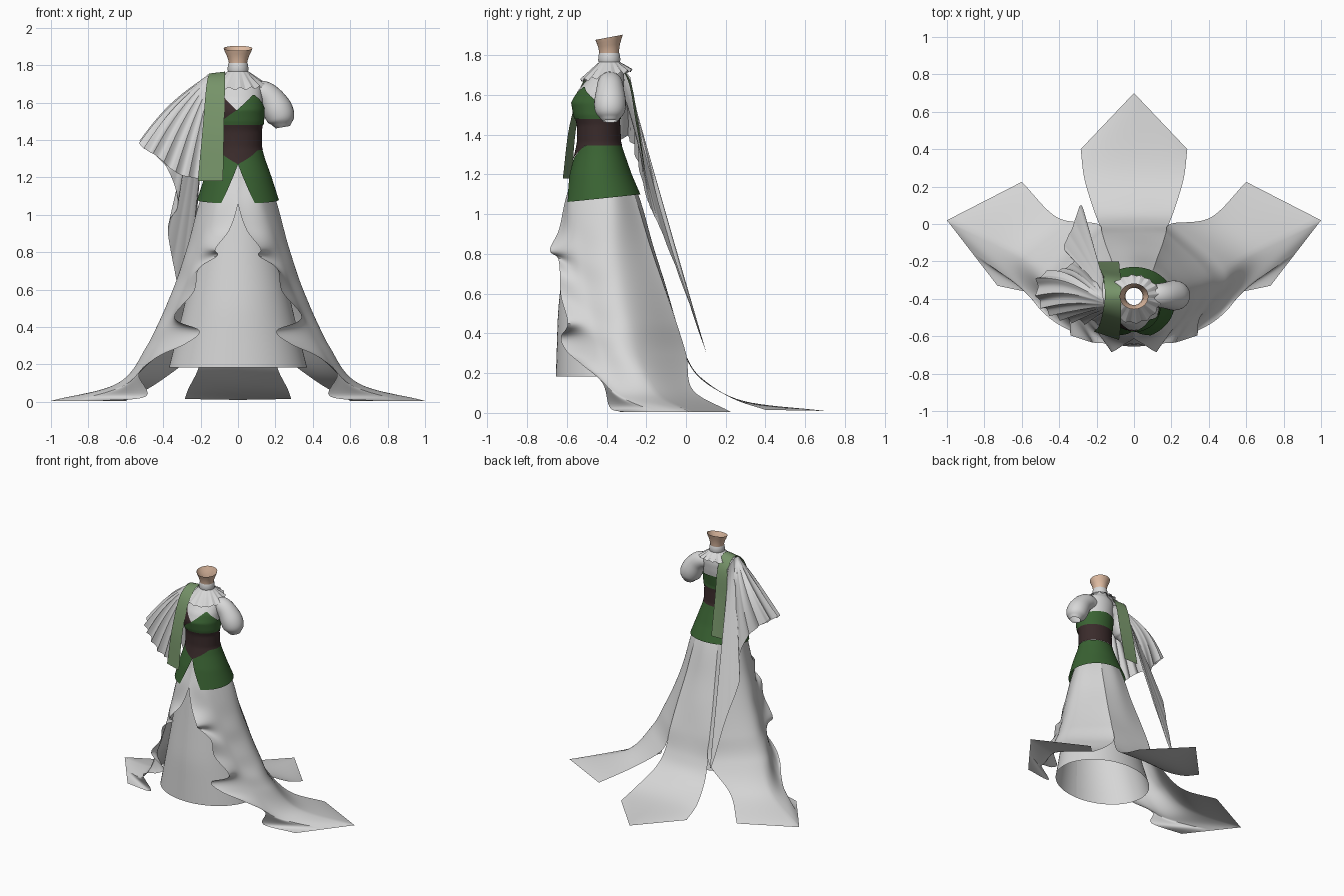
import bpy, bmesh
from math import sin, cos, pi, radians
from mathutils import Vector

default_cube = bpy.data.objects.get("Cube")
if default_cube:
    bpy.data.objects.remove(default_cube)


def material(name, red, green, blue):
    mat = bpy.data.materials.new(name)
    mat.use_nodes = True
    mat.diffuse_color = (red, green, blue, 1)
    mat.node_tree.nodes["Principled BSDF"].inputs["Base Color"].default_value = (red, green, blue, 1)
    return mat


white = material("white cloth", .68, .68, .68)
dark_green = material("dark green cloth", .042, .125, .033)
pale_green = material("pale green cloth", .18, .29, .14)
brown = material("brown leather", .042, .024, .024)
skin = material("skin", .74, .5, .36)
built = []


def sheet(name, mat, rows, closed=False, mirrored=False):
    """Skin a grid of points with quads."""
    bm = bmesh.new()
    grid = [[bm.verts.new(point) for point in row] for row in rows]
    for upper, lower in zip(grid, grid[1:]):
        count = len(upper)
        for i in range(count if closed else count - 1):
            j = (i + 1) % count
            bm.faces.new((upper[i], upper[j], lower[j], lower[i]))
    bmesh.ops.recalc_face_normals(bm, faces=bm.faces)
    mesh = bpy.data.meshes.new(name)
    bm.to_mesh(mesh)
    bm.free()
    mesh.materials.append(mat)
    obj = bpy.data.objects.new(name, mesh)
    bpy.context.collection.objects.link(obj)
    if mirrored:
        obj.modifiers.new("mirror", "MIRROR")
    built.append(obj)


def along(points, t):
    """Smooth curve through the points, t from start to end in 0..1."""
    last = len(points) - 1
    i = min(int(t * last), last - 1)
    f = t * last - i
    b, c = Vector(points[i]), Vector(points[i + 1])
    a = Vector(points[i - 1]) if i else b * 2 - c
    d = Vector(points[i + 2]) if i + 2 <= last else c * 2 - b
    return b + f / 2 * (c - a + f * (2 * a - 5 * b + 4 * c - d + f * (3 * (b - c) + d - a)))


def straight(points, t):
    last = len(points) - 1
    i = min(int(t * last), last - 1)
    return Vector(points[i]).lerp(Vector(points[i + 1]), t * last - i)


def steps(count):
    return [i / count for i in range(count + 1)]


def table(pairs, key):
    """Linear lookup in rows sorted by their first entry."""
    for low, high in zip(pairs, pairs[1:]):
        if key <= high[0]:
            f = max(0, (key - low[0]) / (high[0] - low[0]))
            return [p + (q - p) * f for p, q in zip(low, high)][1:]
    return pairs[-1][1:]


def ring_point(angle, z, half_width, front, back, offset=0):
    """Point on an oval; angle zero faces the front."""
    middle, depth = (front + back) / 2, (back - front) / 2
    return ((half_width + offset) * sin(angle), middle - (depth + offset) * cos(angle), z)


# Body shape: height, half width, front and back
BODY = [(1.05, .226, -.612, -.21), (1.2, .178, -.585, -.275), (1.3, .142, -.558, -.31),
        (1.36, .125, -.545, -.33), (1.45, .124, -.545, -.335), (1.5, .132, -.56, -.335),
        (1.56, .134, -.57, -.325), (1.62, .131, -.545, -.315), (1.68, .125, -.495, -.31),
        (1.72, .105, -.46, -.315), (1.75, .062, -.435, -.335), (1.77, .05, -.433, -.338),
        (1.81, .05, -.435, -.338)]
UNDERSKIRT = [(.18, .37, -.655, -.06), (.5, .29, -.645, -.14), (.8, .225, -.615, -.215),
              (1.07, .18, -.59, -.25), (1.3, .125, -.545, -.33)]


def shell(name, mat, shape, low, high, offset=0, gap=0, rows=16, around=72):
    """Wrap part of a body shape between two height rules."""
    grid = []
    for t in steps(rows):
        line = []
        opening = gap * t
        for s in steps(around):
            angle = opening + s * (2 * pi - 2 * opening)
            z = high(angle) + (low(angle) - high(angle)) * t
            line.append(ring_point(angle, z, *table(shape, z), offset))
        grid.append(line)
    sheet(name, mat, grid)


def waist_point(angle):
    return 1.345 - .075 * max(0, 1 - min(angle, 2 * pi - angle) / .9)


# Torso layers
CORSET_TOP = [(0, 1.55), (.6, 1.5), (1.2, 1.49), (5, 1.5), (5.6, 1.64), (6.3, 1.55)]
BUST_TOP = [(0, 1.565), (.65, 1.645), (1.5, 1.57), (3.1, 1.59), (4.7, 1.57), (5.6, 1.5), (6.3, 1.565)]
shell("shirt", white, BODY, lambda a: 1.4, lambda a: 1.81, rows=30)
shell("corset", brown, BODY, waist_point, lambda a: table(CORSET_TOP, a)[0], .004)
shell("bust_band", dark_green, BODY, lambda a: 1.48, lambda a: table(BUST_TOP, a)[0], .008)
shell("peplum", dark_green, BODY, lambda a: 1.08 - .02 * cos(a), waist_point, .002, .41)
shell("underskirt", white, UNDERSKIRT, lambda a: .183, lambda a: 1.3)

# Neck, open at both ends
NECK = [(1.78, .046, .046), (1.82, .05, .05), (1.85, .06, .055), (1.87, .07, .062), (1.89, .077, .069)]
neck_rows = []
for z, wide, deep in NECK:
    tilt = .013 * (z - 1.78) / .11
    neck_rows.append([(wide * sin(k * pi / 16), -.387 - deep * cos(k * pi / 16), z - tilt * cos(k * pi / 16))
                      for k in range(32)])
sheet("neck", skin, neck_rows, closed=True)

# Collar band and pleated ruff
band = []
for z, radius in ((1.765, .053), (1.775, .056), (1.8, .054), (1.81, .051)):
    band.append([(radius * sin(k * pi / 16), -.386 - radius * cos(k * pi / 16), z) for k in range(32)])
sheet("collar_band", white, band, closed=True)
PLEATS = 16
ruff = []
for t in steps(4):
    line = []
    for k in range(PLEATS * 4):
        angle = 2 * pi * (k + (.7 if k % 4 in (0, 2) else 0)) / (PLEATS * 4)
        raised = k % 4 < 2
        front = cos(angle)
        radius = .052 + t * (.076 + .012 * front * max(0, front) + .02 * min(0, front))
        radius += .008 * t * raised
        z = 1.766 - t * (.075 + .025 * front) + .014 * t * raised
        line.append((radius * sin(angle) * 1.08, -.385 - radius * front, z))
    ruff.append(line)
sheet("ruff", white, ruff, closed=True)

# Puff sleeves: centre line and radius
SLEEVE = [(.07, 1.66, .05), (.125, 1.655, .063), (.17, 1.625, .07), (.21, 1.565, .08),
          (.23, 1.515, .074), (.237, 1.485, .052), (.24, 1.468, .038)]
sleeve_rows = []
path = [Vector((x, r, z)) for x, z, r in SLEEVE]
for t in steps(24):
    here = along(path, t)
    ahead = along(path, min(1, t + .02)) - along(path, max(0, t - .02))
    side = Vector((-ahead.z, 0, ahead.x)).normalized()
    centre = Vector((here.x, -.382, here.z))
    sleeve_rows.append([centre + here.y * (side * cos(k * pi / 12) + Vector((0, sin(k * pi / 12), 0)))
                        for k in range(24)])
sheet("sleeve", white, sleeve_rows, closed=True, mirrored=True)

# Overskirt guide lines, waist to hem
FRONT_EDGE = [(0, -.55, 1.27), (0, -.58, 1.16), (0, -.61, 1.06), (.045, -.64, .92), (.12, -.685, .82),
              (.11, -.645, .78), (.21, -.635, .71), (.235, -.63, .59), (.34, -.595, .45), (.205, -.63, .38),
              (.28, -.6, .31), (.43, -.52, .24), (.53, -.42, .15), (.49, -.385, .03), (.73, -.33, .005)]
FRONT_FOLD = [(.1, -.5, 1.27), (.13, -.565, 1.07), (.21, -.54, .84), (.27, -.515, .65),
              (.35, -.48, .46), (.43, -.43, .3), (.59, -.345, .1), (.865, -.155, .005)]
SIDE_FOLD = [(.13, -.4, 1.27), (.205, -.38, 1.07), (.265, -.36, .84), (.325, -.33, .65),
             (.4, -.29, .46), (.48, -.25, .29), (.64, -.15, .1), (1, .02, .005)]
REAR_EDGE = [(.06, -.32, 1.27), (.1, -.25, 1.07), (.125, -.18, .84), (.15, -.115, .65),
             (.17, -.05, .46), (.2, .002, .29), (.41, .035, .115), (.6, .225, .005)]
TRAIN_EDGE = REAR_EDGE[:5] + [(.185, -.005, .29), (.215, .075, .17), (.265, .24, .07), (.285, .4, .015)]
TRAIN_MIDDLE = [(0, -.31, 1.27), (0, -.23, 1.07), (0, -.165, .84), (0, -.105, .65),
                (0, -.05, .46), (0, 0, .29), (0, .085, .17), (0, .29, .06), (0, .7, .01)]


def panel(name, guides, rows, across, mirrored=False):
    """Loft across guide lines, easing into a straight-cut hem."""
    grid = []
    for t in steps(rows):
        keys = [along(guide, t) for guide in guides]
        grid.append([along(keys, s).lerp(straight(keys, s), t ** 8) for s in steps(across)])
    sheet(name, white, grid, mirrored=mirrored)


panel("side_overskirt", [FRONT_EDGE, FRONT_FOLD, SIDE_FOLD, REAR_EDGE], 84, 36, True)
flipped = [(-x, y, z) for x, y, z in TRAIN_EDGE]
panel("back_train", [flipped, TRAIN_MIDDLE, TRAIN_EDGE], 64, 24)

# Shoulder sash: inner and outer edges running front to back
SASH_IN = [(-.08, -.62, 1.18), (-.075, -.585, 1.45), (-.07, -.51, 1.68), (-.07, -.385, 1.765),
           (-.07, -.295, 1.68), (-.075, -.25, 1.45), (-.08, -.2, 1.18)]
SASH_OUT = [(-.215, -.575, 1.18), (-.19, -.55, 1.45), (-.17, -.485, 1.68), (-.155, -.385, 1.755),
            (-.165, -.285, 1.68), (-.185, -.24, 1.45), (-.2, -.2, 1.18)]
sheet("sash", pale_green, [[along(SASH_IN, t).lerp(along(SASH_OUT, t), s) for s in steps(4)]
                           for t in steps(48)])

# Pleated cape falling from the right shoulder, smooth towards its tail
CAPE_TOP = [(-.14, -.47, 1.69), (-.16, -.43, 1.735), (-.165, -.38, 1.75), (-.165, -.32, 1.73), (-.16, -.28, 1.69)]
CAPE_HEM = [(-.19, -.53, 1.19), (-.32, -.52, 1.22), (-.43, -.49, 1.31), (-.51, -.42, 1.36),
            (-.51, -.28, 1.38), (-.38, -.24, 1.25), (-.32, -.19, 1.06), (-.375, -.13, .93),
            (-.33, -.02, .65), (-.28, .1, .31), (-.24, -.08, .85), (-.195, -.22, 1.35)]
cape = [[] for s in steps(18)]
for u in steps(180):
    top, hem = along(CAPE_TOP, u), along(CAPE_HEM, u)
    run = along(CAPE_HEM, min(1, u + .01)) - along(CAPE_HEM, max(0, u - .01))
    out = (hem - top).cross(run).normalized()
    wave = abs(sin(u * pi * 20)) - .5
    fade = 1 if u < .38 else max(.1, 1 - (u - .38) * 8)
    rear = sin(pi * (u - .2) / .45) if .2 < u < .65 else 0
    for line, s in zip(cape, steps(18)):
        bulge = Vector((-.02, .05 * rear, .02)) * sin(pi * s) * sin(pi * min(1, u * 1.4))
        line.append(top.lerp(hem, s) + bulge + out * wave * fade * .028 * s ** 1.3)
sheet("shoulder_cape", white, cape)

# Smooth shading with crisp folds
bpy.ops.object.select_all(action="DESELECT")
for obj in built:
    obj.select_set(True)
bpy.context.view_layer.objects.active = built[0]
bpy.ops.object.shade_smooth_by_angle(angle=radians(40))
